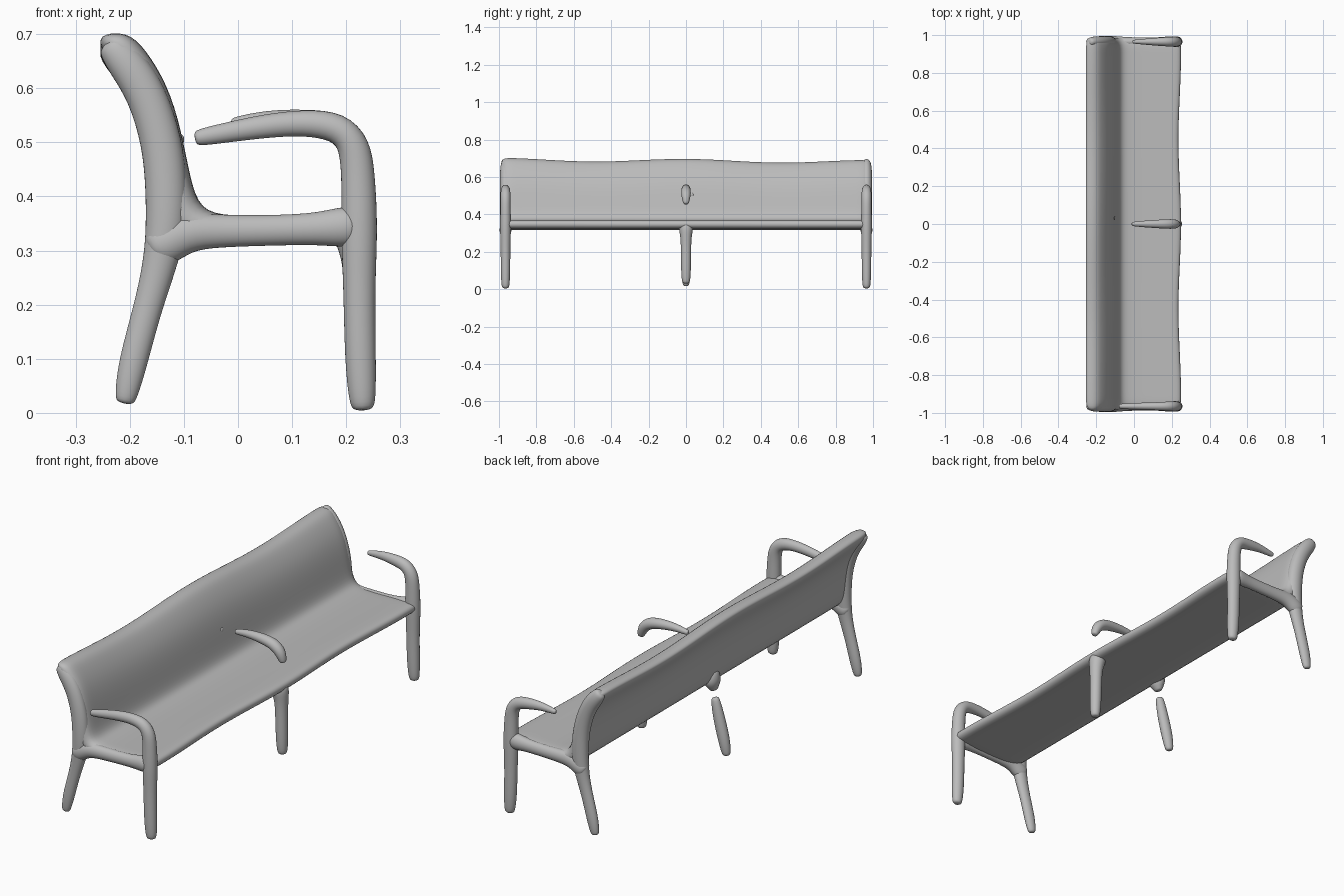
import bpy, bmesh, math
from mathutils import Vector

cube = bpy.data.objects.get("Cube")
if cube:
    bpy.data.objects.remove(cube, do_unlink=True)

grey = bpy.data.materials.new("plain grey")
grey.use_nodes = True
grey.diffuse_color = (0.5, 0.5, 0.5, 1)
grey.node_tree.nodes["Principled BSDF"].inputs["Base Color"].default_value = (0.5, 0.5, 0.5, 1)


def finish(name, bm):
    """Turn a cage into a smooth subdivided object."""
    bmesh.ops.recalc_face_normals(bm, faces=bm.faces)
    mesh = bpy.data.meshes.new(name)
    bm.to_mesh(mesh)
    bm.free()
    mesh.materials.append(grey)
    for p in mesh.polygons:
        p.use_smooth = True
    obj = bpy.data.objects.new(name, mesh)
    bpy.context.collection.objects.link(obj)
    sub = obj.modifiers.new("Subdivision", "SUBSURF")
    sub.levels = sub.render_levels = 2
    return obj


def limb(name, y, path, width=1.0, sides=8):
    """Round limb along (x, z, radius) points at depth y, with rounded tips."""
    pts = [Vector((x, y, z)) for x, z, r in path]
    bm = bmesh.new()
    rings = []
    last = len(pts) - 1
    for i, p in enumerate(pts):
        t = (pts[min(i + 1, last)] - pts[max(i - 1, 0)]).normalized()
        side = Vector((0, 1, 0))
        up = t.cross(side)
        r = path[i][2] * 1.1
        offsets = [0]
        if i == 0:
            offsets = [-0.6, 0]
        elif i == last:
            offsets = [0, 0.6]
        for off in offsets:
            k = r * (0.7 if off else 1)
            ring = []
            for s in range(sides):
                a = 2 * math.pi * s / sides
                ring.append(bm.verts.new(p + t * off * r + up * math.cos(a) * k
                                         + side * math.sin(a) * k * width))
            rings.append(ring)
    for a, b in zip(rings, rings[1:]):
        for s in range(sides):
            n = (s + 1) % sides
            bm.faces.new((a[s], a[n], b[n], b[s]))
    bm.faces.new(rings[0])
    bm.faces.new(rings[-1])
    return finish(name, bm)


# Seat and back: one bent sheet, as (front x, z, rear x, z) pairs from top to lip
PAIRS = [
    (-0.205, 0.695, -0.262, 0.69), (-0.172, 0.665, -0.25, 0.655),
    (-0.13, 0.60, -0.2, 0.595), (-0.105, 0.52, -0.168, 0.52),
    (-0.088, 0.43, -0.158, 0.42), (-0.07, 0.375, -0.15, 0.345),
    (-0.02, 0.363, -0.09, 0.312), (0.09, 0.364, 0.08, 0.318),
    (0.2, 0.37, 0.19, 0.322), (0.245, 0.368, 0.243, 0.325),
]
bm = bmesh.new()
sections = []
STEPS = 24
for j in range(STEPS + 1):
    y = -0.99 + 1.98 * j / STEPS
    wave = 0.009 * math.cos(2 * math.pi * y) - 0.006 * y - 0.003

    def place(x, z):
        # uneven top edge and slightly wandering front lip
        lift = wave * max(0, (z - 0.4) / 0.3)
        lip = 0.007 * math.cos(7 * y) * max(0, x / 0.24)
        return bm.verts.new((x + lip, y, z + lift))

    front = [place(p[0], p[1]) for p in PAIRS]
    rear = [place(p[2], p[3]) for p in PAIRS]
    sections.append((front, rear))
for (f0, r0), (f1, r1) in zip(sections, sections[1:]):
    loop0, loop1 = f0 + r0[::-1], f1 + r1[::-1]
    for i in range(len(loop0)):
        n = (i + 1) % len(loop0)
        bm.faces.new((loop0[i], loop0[n], loop1[n], loop1[i]))
for f, r in (sections[0], sections[-1]):
    for i in range(len(f) - 1):
        bm.faces.new((f[i], f[i + 1], r[i + 1], r[i]))
finish("seat_and_back", bm)

# Limb paths
REAR_LEG = [(-0.207, 0.03, 0.021), (-0.195, 0.09, 0.027), (-0.168, 0.19, 0.026)]
REAR_POST = REAR_LEG + [(-0.145, 0.27, 0.031), (-0.132, 0.34, 0.038),
                        (-0.132, 0.42, 0.039), (-0.14, 0.5, 0.038),
                        (-0.168, 0.59, 0.037), (-0.205, 0.645, 0.036),
                        (-0.228, 0.672, 0.03)]
FRONT_POST = [(0.23, 0.02, 0.025), (0.226, 0.1, 0.029), (0.224, 0.22, 0.029),
              (0.224, 0.31, 0.033), (0.224, 0.37, 0.033), (0.222, 0.44, 0.031),
              (0.216, 0.495, 0.031), (0.187, 0.53, 0.029), (0.12, 0.537, 0.024)]
RAIL = [(-0.14, 0.31, 0.042), (-0.095, 0.335, 0.037), (-0.04, 0.336, 0.03),
        (0.06, 0.337, 0.028), (0.15, 0.34, 0.029), (0.2, 0.344, 0.04)]

# End frames; the armrest tips differ in length
ARM_TIPS = {
    "right": [(0.05, 0.53, 0.022), (-0.01, 0.52, 0.019), (-0.07, 0.509, 0.016)],
    "left": [(0.07, 0.541, 0.019), (0.0, 0.534, 0.012)],
}
for label, y in (("right", -0.965), ("left", 0.965)):
    limb(label + "_rear_leg_and_post", y, REAR_POST, 0.8)
    limb(label + "_front_leg_and_armrest", y, FRONT_POST + ARM_TIPS[label], 0.88)
    limb(label + "_seat_rail", y, RAIL, 0.8)

# Middle support: front leg, loose rear leg, loose armrest
limb("middle_front_leg", 0, [(0.228, 0.045, 0.023), (0.226, 0.12, 0.027),
                             (0.224, 0.24, 0.027), (0.222, 0.295, 0.032),
                             (0.215, 0.33, 0.04)])
limb("middle_rear_leg", 0, REAR_LEG + [(-0.152, 0.26, 0.02)], 0.9)
limb("middle_armrest", 0, [(-0.005, 0.535, 0.012), (0.05, 0.542, 0.017),
                           (0.12, 0.54, 0.022), (0.185, 0.53, 0.026),
                           (0.219, 0.5, 0.025), (0.23, 0.465, 0.017)])

# Small swellings where the middle support meets the sheet
limb("middle_rear_bump", 0, [(-0.142, 0.315, 0.02), (-0.135, 0.34, 0.036),
                             (-0.13, 0.375, 0.034)], 1.2)
limb("middle_back_bump", 0.03, [(-0.12, 0.505, 0.02), (-0.108, 0.503, 0.013)])
